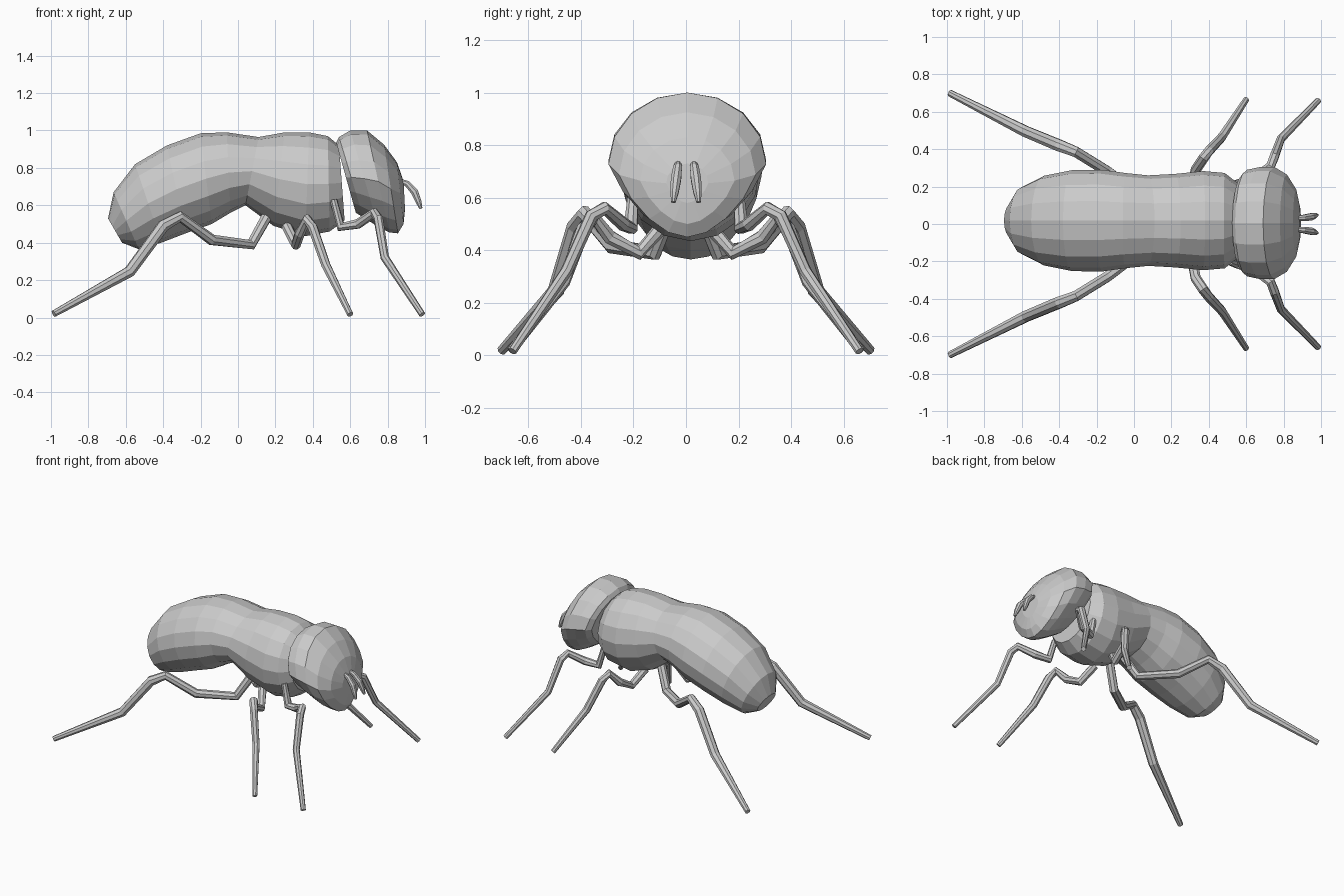
import bpy, bmesh
from math import sin, cos, pi
from mathutils import Vector


def loft(name, rings, mirror=False):
    """Skin a list of vertex rings, cap both ends."""
    bm = bmesh.new()
    loops = [[bm.verts.new(p) for p in ring] for ring in rings]
    n = len(loops[0])
    for a, b in zip(loops, loops[1:]):
        for i in range(n):
            j = (i + 1) % n
            bm.faces.new((a[i], a[j], b[j], b[i]))
    bm.faces.new(loops[0])
    bm.faces.new(loops[-1])
    bmesh.ops.recalc_face_normals(bm, faces=bm.faces)
    mesh = bpy.data.meshes.new(name)
    bm.to_mesh(mesh)
    bm.free()
    obj = bpy.data.objects.new(name, mesh)
    bpy.context.collection.objects.link(obj)
    if mirror:
        mod = obj.modifiers.new("mirror", 'MIRROR')
        mod.use_axis = (False, True, False)
    return obj


def shell(name, sections, y0, taper=0.0, sides=16):
    """Ellipse sections: top x, top z, bottom x, bottom z, half width."""
    rings = []
    for tx, tz, bx, bz, w in sections:
        ring = []
        for i in range(sides):
            a = 2 * pi * i / sides
            s, c = sin(a), cos(a)
            t = (1 + s) / 2
            narrow = 1 + taper * min(s, 0)
            ring.append((bx + (tx - bx) * t, y0 + w * c * narrow, bz + (tz - bz) * t))
        rings.append(ring)
    return loft(name, rings)


def limb(name, path, sides=8):
    """Tapered tube through (x, y, z, radius) points, mirrored across y."""
    pts = [Vector(p[:3]) for p in path]
    rings = []
    for k, p in enumerate(pts):
        d = Vector()
        if k > 0:
            d += (p - pts[k - 1]).normalized()
        if k < len(pts) - 1:
            d += (pts[k + 1] - p).normalized()
        d.normalize()
        u = d.cross(Vector((0.5, -0.85, 0.1))).normalized() if k == 0 else (u - d * u.dot(d)).normalized()
        v = d.cross(u)
        r = path[k][3]
        rings.append([p + r * (u * cos(2 * pi * i / sides) + v * sin(2 * pi * i / sides))
                      for i in range(sides)])
    return loft(name, rings, mirror=True)


# Abdomen and thorax in one bent body
shell("body", [
    (-0.695, 0.53, -0.62, 0.40, 0.09),
    (-0.665, 0.67, -0.53, 0.365, 0.18),
    (-0.55, 0.82, -0.41, 0.40, 0.24),
    (-0.38, 0.92, -0.28, 0.45, 0.27),
    (-0.20, 0.985, -0.14, 0.50, 0.272),
    (-0.06, 0.99, -0.04, 0.56, 0.255),
    (0.11, 0.965, 0.04, 0.60, 0.242),
    (0.25, 0.99, 0.19, 0.49, 0.25),
    (0.38, 0.99, 0.36, 0.435, 0.265),
    (0.48, 0.97, 0.49, 0.46, 0.255),
    (0.54, 0.92, 0.57, 0.52, 0.20)], y0=0.018)

# Head, narrowing to the mouth
shell("head", [
    (0.525, 0.935, 0.63, 0.56, 0.25),
    (0.54, 0.965, 0.67, 0.535, 0.285),
    (0.60, 1.0, 0.75, 0.485, 0.30),
    (0.69, 1.0, 0.81, 0.455, 0.30),
    (0.78, 0.925, 0.855, 0.45, 0.26),
    (0.85, 0.83, 0.885, 0.50, 0.18),
    (0.885, 0.73, 0.893, 0.58, 0.08)], y0=0.005, taper=0.3)

# Antennae
limb("antennae", [
    (0.87, 0.03, 0.73, 0.012), (0.905, 0.032, 0.715, 0.018),
    (0.945, 0.038, 0.67, 0.021), (0.965, 0.044, 0.62, 0.017),
    (0.978, 0.048, 0.583, 0.009)])

# Legs from hip to foot
limb("hind_legs", [
    (0.16, 0.06, 0.55, 0.030), (0.07, 0.12, 0.39, 0.030),
    (-0.14, 0.28, 0.415, 0.030), (-0.31, 0.385, 0.54, 0.030),
    (-0.40, 0.42, 0.49, 0.034), (-0.58, 0.495, 0.245, 0.032),
    (-0.985, 0.70, 0.02, 0.019)])
limb("middle_legs", [
    (0.26, 0.09, 0.49, 0.028), (0.31, 0.18, 0.39, 0.028),
    (0.33, 0.29, 0.45, 0.028), (0.37, 0.35, 0.525, 0.028),
    (0.40, 0.39, 0.48, 0.027), (0.47, 0.465, 0.28, 0.025),
    (0.60, 0.665, 0.016, 0.017)])
limb("front_legs", [
    (0.51, 0.20, 0.63, 0.020), (0.55, 0.21, 0.485, 0.028),
    (0.64, 0.24, 0.50, 0.027), (0.73, 0.31, 0.56, 0.026),
    (0.75, 0.36, 0.53, 0.026), (0.785, 0.455, 0.32, 0.023),
    (0.985, 0.66, 0.016, 0.017)])
